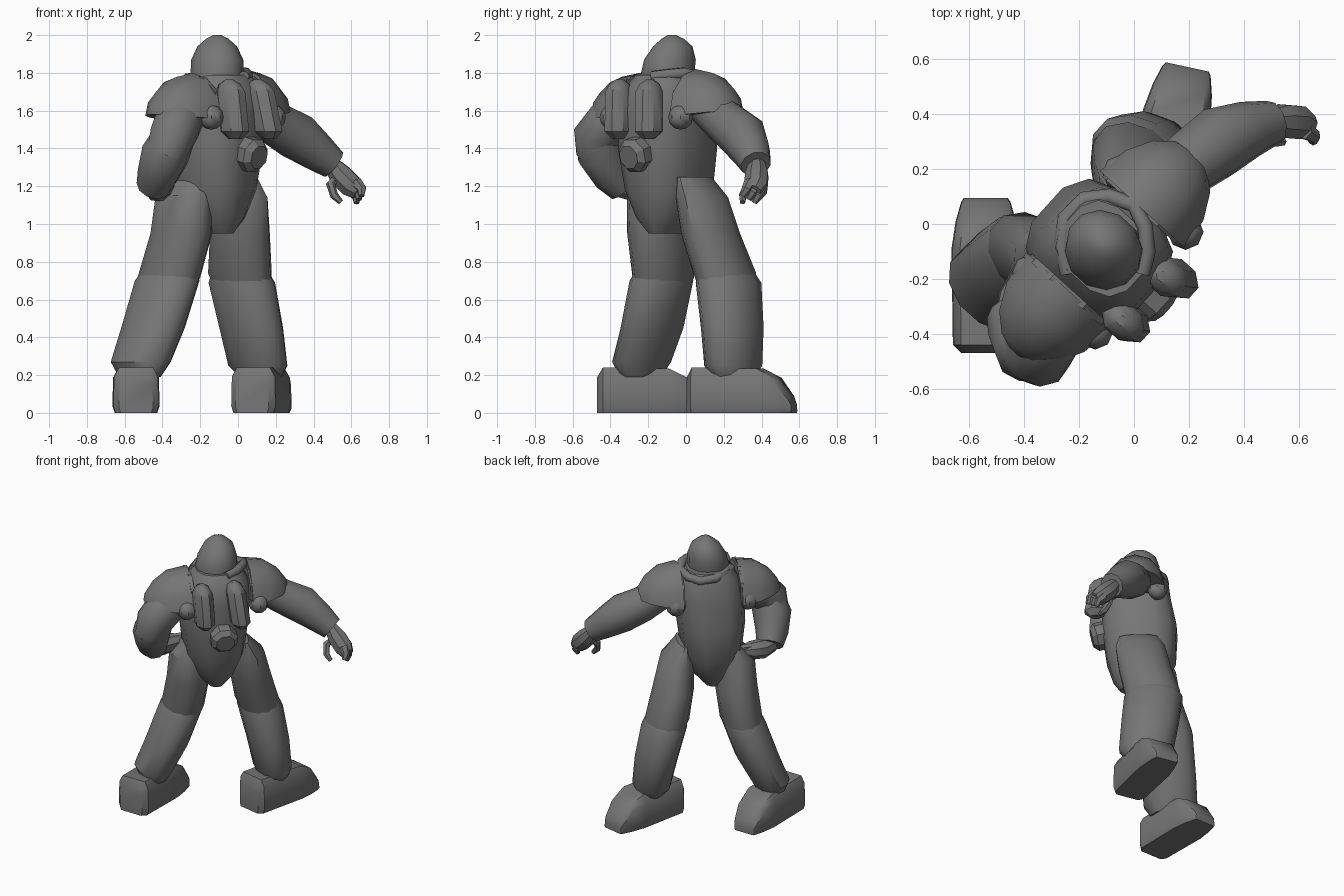
import bpy, bmesh, math
from mathutils import Vector

grey = bpy.data.materials.new("armour_grey")
grey.diffuse_color = (0.18, 0.18, 0.18, 1)

C = Vector((-0.103, -0.096, 0))     # torso axis
S = Vector((0.67, 0.74, 0)).normalized()   # along the shoulders
F = Vector((0.74, -0.67, 0)).normalized()  # towards the tank side
UP = Vector((0, 0, 1))


def at(s, f, z):
    return C + S * s + F * f + UP * z


def finish(name, bm, angle=40):
    bmesh.ops.recalc_face_normals(bm, faces=bm.faces)
    me = bpy.data.meshes.new(name)
    bm.to_mesh(me)
    bm.free()
    me.materials.append(grey)
    ob = bpy.data.objects.new(name, me)
    bpy.context.collection.objects.link(ob)
    bpy.ops.object.select_all(action='DESELECT')
    ob.select_set(True)
    bpy.context.view_layer.objects.active = ob
    bpy.ops.object.shade_smooth_by_angle(angle=math.radians(angle))
    return ob


def skin(name, rings, angle=40):
    """Bridge a list of equal-length point rings and cap both ends."""
    bm = bmesh.new()
    vs = [[bm.verts.new(p) for p in r] for r in rings]
    n = len(vs[0])
    for a, b in zip(vs, vs[1:]):
        for i in range(n):
            bm.faces.new((a[i], a[(i + 1) % n], b[(i + 1) % n], b[i]))
    bm.faces.new(vs[0])
    bm.faces.new(vs[-1])
    return finish(name, bm, angle)


def ring(c, u, v, ru, rv, n=10, power=1.0):
    pts = []
    for i in range(n):
        a = 2 * math.pi * (i + 0.5) / n
        cu, sv = math.cos(a), math.sin(a)
        pts.append(Vector(c) + u * ru * math.copysign(abs(cu) ** power, cu)
                   + v * rv * math.copysign(abs(sv) ** power, sv))
    return pts


def limb(name, stations, n=10, angle=40):
    """Tube through (x, y, z, radius) stations, square to its path."""
    P = [Vector(s[:3]) for s in stations]
    rings, u = [], None
    for i, s in enumerate(stations):
        t = (P[min(i + 1, len(P) - 1)] - P[max(i - 1, 0)]).normalized()
        ref = u if u else (F if abs(t.dot(F)) < 0.9 else S)
        u = (ref - t * ref.dot(t)).normalized()
        rings.append(ring(P[i], u, t.cross(u), s[3], s[3], n))
    return skin(name, rings, angle)


def blob(name, c, r, u=10, v=6):
    bm = bmesh.new()
    bmesh.ops.create_uvsphere(bm, u_segments=u, v_segments=v, radius=r)
    bmesh.ops.translate(bm, verts=bm.verts, vec=c)
    return finish(name, bm)


# Torso: (z, half width, half depth, forward shift, sideways shift, roundness)
skin("torso", [ring(at(sd, sh, z), S, F, w, d, 12, p) for z, w, d, sh, sd, p in (
    (0.95, 0.06, 0.13, -0.02, -0.02, 0.8), (1.03, 0.13, 0.18, -0.02, -0.02, 0.8),
    (1.18, 0.195, 0.235, -0.03, -0.02, 0.75), (1.4, 0.22, 0.255, -0.02, -0.02, 0.7),
    (1.6, 0.225, 0.235, 0.0, -0.015, 0.7), (1.72, 0.2, 0.22, 0.0, 0, 0.72),
    (1.79, 0.15, 0.17, -0.01, 0, 0.72))])

# Head with domed helmet
skin("head", [ring((x, y, z), S, F, w, d, 12) for x, y, z, w, d in (
    (-0.11, -0.1, 1.7, 0.13, 0.13), (-0.11, -0.1, 1.78, 0.14, 0.145),
    (-0.11, -0.085, 1.87, 0.13, 0.145), (-0.11, -0.07, 1.94, 0.1, 0.11),
    (-0.11, -0.07, 1.98, 0.055, 0.065), (-0.11, -0.075, 2.0, 0.02, 0.025))], 50)

# Hose wrapped round the neck
limb("neck_hose", [(x, y, z, 0.03) for x, y, z in (
    (-0.24, -0.18, 1.76), (-0.265, -0.08, 1.77), (-0.25, 0.02, 1.76), (-0.18, 0.09, 1.75),
    (-0.09, 0.1, 1.76), (0.0, 0.07, 1.78), (0.04, -0.01, 1.8), (0.05, -0.1, 1.79),
    (0.03, -0.18, 1.78))], 8, 60)

# Tanks and round boss on the pack side
for side, x, y, lean in (("left", 0.145, -0.195, 0.2), ("right", -0.02, -0.355, 0.1)):
    skin(side + "_tank", [
        ring((x - 0.01 + (1.6 - z) * lean, y - (1.6 - z) * 0.02, z), S, F, w, w * 1.3, 8)
        for z, w in ((1.45, 0.03), (1.49, 0.068), (1.7, 0.068), (1.74, 0.05),
                     (1.765, 0.018))], 35)
b = at(-0.01, 0.19, 1.38)
limb("belly_boss", [(*(b + F * d - UP * d * 0.25), r) for d, r in
                    ((0, 0.095), (0.08, 0.095), (0.11, 0.065))], 8, 30)

# Shoulder pads, joint balls and straps
for side, k, reach, lift in (("left", 1, 0.285, 0.02), ("right", -1, 0.3, 0.0)):
    rings = []
    for j in range(5):
        a = math.radians((0, 25, 48, 68, 84)[j])
        w, out = math.cos(a), math.sin(a)
        r = []
        for i in range(7):
            t = math.pi * i / 6
            r.append(at(k * (0.2 + reach * out), 0.21 * w * math.cos(t),
                        1.55 + lift + 0.03 * out + 0.25 * w ** 1.45 * math.sin(t)))
        rings.append(r)
    skin(side + "_shoulder_pad", rings, 45)
    for end, f in (("pack", 0.17), ("chest", -0.15)):
        blob(f"{side}_{end}_joint", at(k * 0.245, f, 1.565), 0.066, u=8, v=6)
    skin(side + "_shoulder_strap", [
        [at(k * s, f, z) for f, z in ((-0.19, 1.58), (-0.17, 1.7), (-0.08, 1.78),
                                      (0.08, 1.78), (0.17, 1.7), (0.19, 1.58))]
        for s in (0.19, 0.215)], 30)

# Outstretched arm and hand
limb("left_upper_arm", [(0.08, 0.11, 1.63, 0.11), (0.2, 0.22, 1.53, 0.12),
                        (0.31, 0.3, 1.465, 0.13), (0.42, 0.345, 1.38, 0.105),
                        (0.505, 0.37, 1.315, 0.082)])
limb("left_hand", [(0.49, 0.375, 1.32, 0.045), (0.54, 0.375, 1.26, 0.065),
                   (0.6, 0.37, 1.2, 0.065), (0.64, 0.355, 1.17, 0.045)], 8)
limb("left_thumb", [(0.53, 0.37, 1.25, 0.025), (0.49, 0.33, 1.21, 0.025),
                    (0.51, 0.3, 1.15, 0.022), (0.545, 0.3, 1.115, 0.015)], 6)
for i in range(3):
    o = Vector((0.013, -0.03, 0.018)) * (i - 1)
    limb(f"left_finger_{i + 1}", [(0.61 + o.x, 0.37 + o.y, 1.2 + o.z, 0.035),
                                  (0.642 + o.x, 0.35 + o.y, 1.165 + o.z, 0.027),
                                  (0.64 + o.x, 0.33 + o.y, 1.13 + o.z, 0.016)], 6)

# Bent arm with its hand on the hip
limb("right_upper_arm", [(-0.26, -0.28, 1.63, 0.11), (-0.32, -0.41, 1.53, 0.13),
                         (-0.35, -0.475, 1.46, 0.125), (-0.38, -0.47, 1.37, 0.11)])
limb("right_forearm", [(-0.34, -0.46, 1.46, 0.115), (-0.385, -0.45, 1.37, 0.13),
                       (-0.425, -0.39, 1.26, 0.11), (-0.45, -0.33, 1.195, 0.09)])
limb("right_hand", [(-0.45, -0.35, 1.2, 0.06), (-0.43, -0.27, 1.185, 0.068),
                    (-0.39, -0.19, 1.19, 0.062), (-0.36, -0.14, 1.2, 0.035)], 8)
for i in range(3):
    z = 1.15 + 0.035 * i
    limb(f"right_finger_{i + 1}", [(-0.41, -0.2, z, 0.026), (-0.36, -0.13, z, 0.026),
                                   (-0.3, -0.11, z, 0.015)], 6)

# Legs: level rings (x, y, z, half width, half depth), topped by a narrow ridge
legs = {
    "left_thigh": ((0.0, 0.045, 1.25, 0.035, 0.13), (0.015, 0.085, 1.14, 0.11, 0.17),
                   (0.01, 0.13, 0.95, 0.135, 0.18), (0.01, 0.205, 0.74, 0.145, 0.19),
                   (0.03, 0.22, 0.64, 0.125, 0.17)),
    "left_shin": ((0.01, 0.21, 0.76, 0.125, 0.16), (0.02, 0.225, 0.69, 0.15, 0.2),
                  (0.07, 0.245, 0.45, 0.14, 0.195), (0.105, 0.25, 0.25, 0.125, 0.185),
                  (0.12, 0.25, 0.19, 0.09, 0.13)),
    "right_thigh": ((-0.26, -0.145, 1.26, 0.045, 0.13), (-0.285, -0.165, 1.15, 0.125, 0.175),
                    (-0.3, -0.15, 0.95, 0.14, 0.185), (-0.365, -0.12, 0.72, 0.14, 0.19),
                    (-0.38, -0.13, 0.64, 0.12, 0.17)),
    "right_shin": ((-0.36, -0.12, 0.76, 0.12, 0.16), (-0.375, -0.13, 0.7, 0.145, 0.195),
                   (-0.45, -0.18, 0.45, 0.145, 0.19), (-0.515, -0.235, 0.27, 0.13, 0.185),
                   (-0.52, -0.24, 0.19, 0.09, 0.13)),
}
for name, st in legs.items():
    skin(name, [ring((x, y, z), S, F, w, d, 12) for x, y, z, w, d in st])

# Boots: cross-sections from heel to toe (distance, half width, height)
boot = ((0.0, 0.09, 0.19), (0.03, 0.12, 0.24), (0.38, 0.125, 0.235),
        (0.48, 0.11, 0.185), (0.55, 0.09, 0.09), (0.565, 0.08, 0.05))
for side, heel, toe in (("left", (0.075, 0.02), (0.195, 0.575)),
                        ("right", (-0.54, -0.47), (-0.54, 0.095))):
    h = Vector((*heel, 0))
    d = (Vector((*toe, 0)) - h).normalized()
    w = d.cross(UP)
    skin(side + "_boot", [
        [h + d * t + w * r * a + UP * z * b for a, b in (
            (-0.9, 0), (-1, 0.15), (-0.97, 0.8), (-0.75, 1), (0.75, 1),
            (0.97, 0.8), (1, 0.15), (0.9, 0))] for t, r, z in boot], 35)
